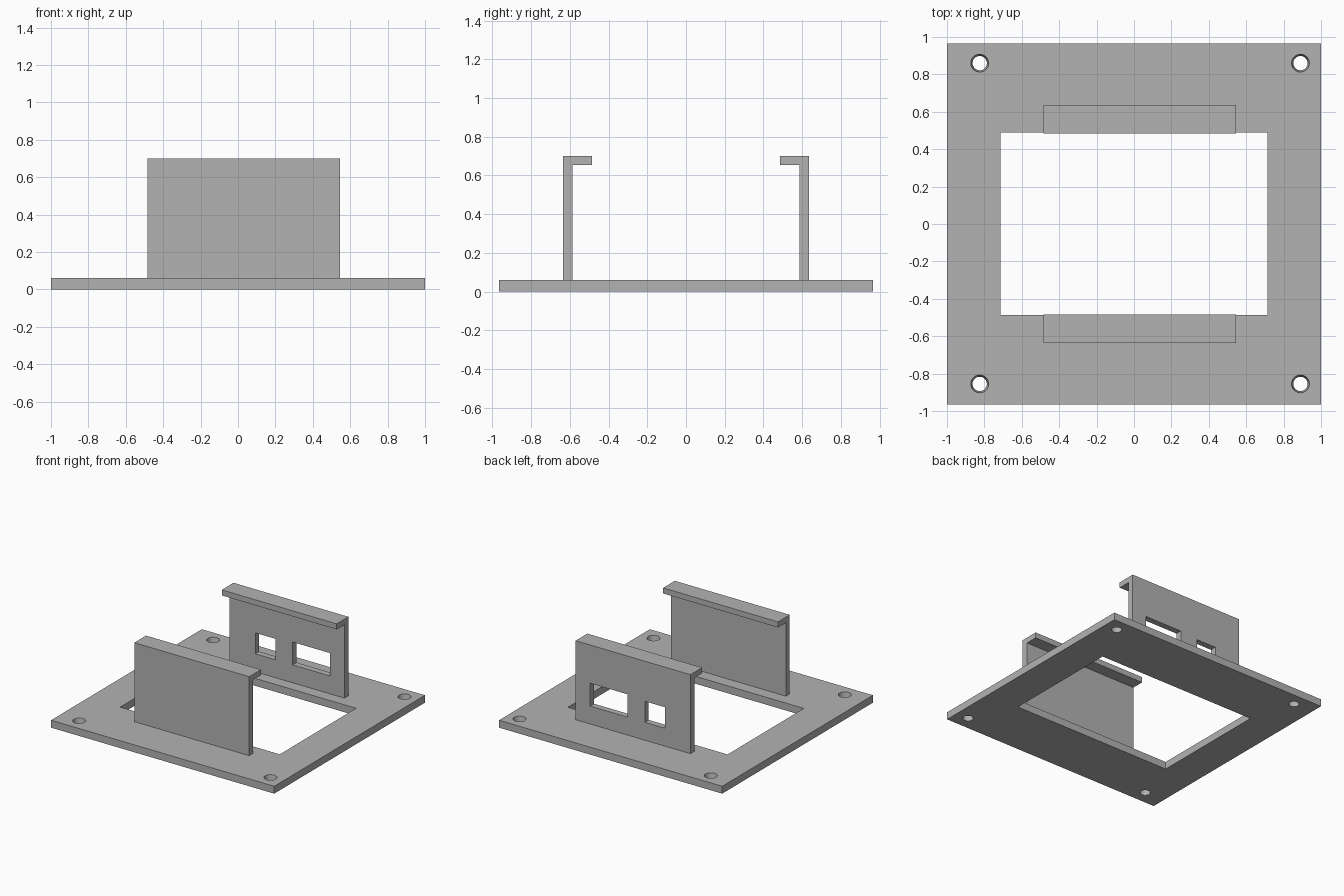
import bpy
import bmesh
from mathutils import Matrix, Vector

if "Cube" in bpy.data.objects:
    bpy.data.objects.remove(bpy.data.objects["Cube"], do_unlink=True)

grey = bpy.data.materials.new("plain_grey")
grey.use_nodes = True
grey.diffuse_color = (0.45, 0.45, 0.45, 1)
grey.node_tree.nodes["Principled BSDF"].inputs["Base Color"].default_value = grey.diffuse_color


def make_object(name, bm):
    bmesh.ops.recalc_face_normals(bm, faces=bm.faces)
    mesh = bpy.data.meshes.new(name)
    bm.to_mesh(mesh)
    bm.free()
    mesh.materials.append(grey)
    obj = bpy.data.objects.new(name, mesh)
    bpy.context.collection.objects.link(obj)
    return obj


def box(name, low, high):
    low, high = Vector(low), Vector(high)
    bm = bmesh.new()
    place = Matrix.Translation((low + high) / 2) @ Matrix.Diagonal((*(high - low), 1))
    bmesh.ops.create_cube(bm, size=1, matrix=place)
    return make_object(name, bm)


def cone(name, x, y, z, r_low, r_high, depth):
    bm = bmesh.new()
    bmesh.ops.create_cone(bm, cap_ends=True, segments=32, radius1=r_low, radius2=r_high,
                          depth=depth, matrix=Matrix.Translation((x, y, z)))
    return make_object(name, bm)


def cut(target, cutter):
    cutter.hide_render = True
    mod = target.modifiers.new("cut", "BOOLEAN")
    mod.operation = "DIFFERENCE"
    mod.solver = "EXACT"
    mod.object = cutter
    bpy.context.view_layer.objects.active = target
    bpy.ops.object.modifier_apply(modifier=mod.name)
    bpy.data.objects.remove(cutter, do_unlink=True)


THICK, TOP = 0.06, 0.70
LEFT, RIGHT = -0.485, 0.545

# Base plate with a rectangular opening and four tapered screw holes
base = box("base_plate", (-1, -0.965, 0), (1, 0.965, THICK))
cut(base, box("opening_cutter", (-0.715, -0.487, -0.1), (0.715, 0.49, 0.2)))
for x in (-0.825, 0.89):
    for y in (-0.855, 0.86):
        cut(base, cone("hole_cutter", x, y, THICK / 2, 0.038, 0.048, THICK + 0.004))


# Upright walls with a lip folded inwards along the top
def lipped_wall(name, side):
    profile = [(0.635, THICK), (0.635, TOP), (0.485, TOP),
               (0.485, 0.655), (0.585, 0.655), (0.585, THICK)]
    bm = bmesh.new()
    face = bm.faces.new([bm.verts.new((LEFT, side * y, z)) for y, z in profile])
    ext = bmesh.ops.extrude_face_region(bm, geom=[face])["geom"]
    moved = [v for v in ext if isinstance(v, bmesh.types.BMVert)]
    bmesh.ops.translate(bm, verts=moved, vec=(RIGHT - LEFT, 0, 0))
    return make_object(name, bm)


front_wall = lipped_wall("front_wall", -1)
back_wall = lipped_wall("back_wall", 1)

# Two port windows through the back wall
for x0, x1, z1 in ((-0.255, -0.075, 0.375), (0.08, 0.415, 0.39)):
    cut(back_wall, box("window_cutter", (x0, 0.5, 0.205), (x1, 0.7, z1)))
